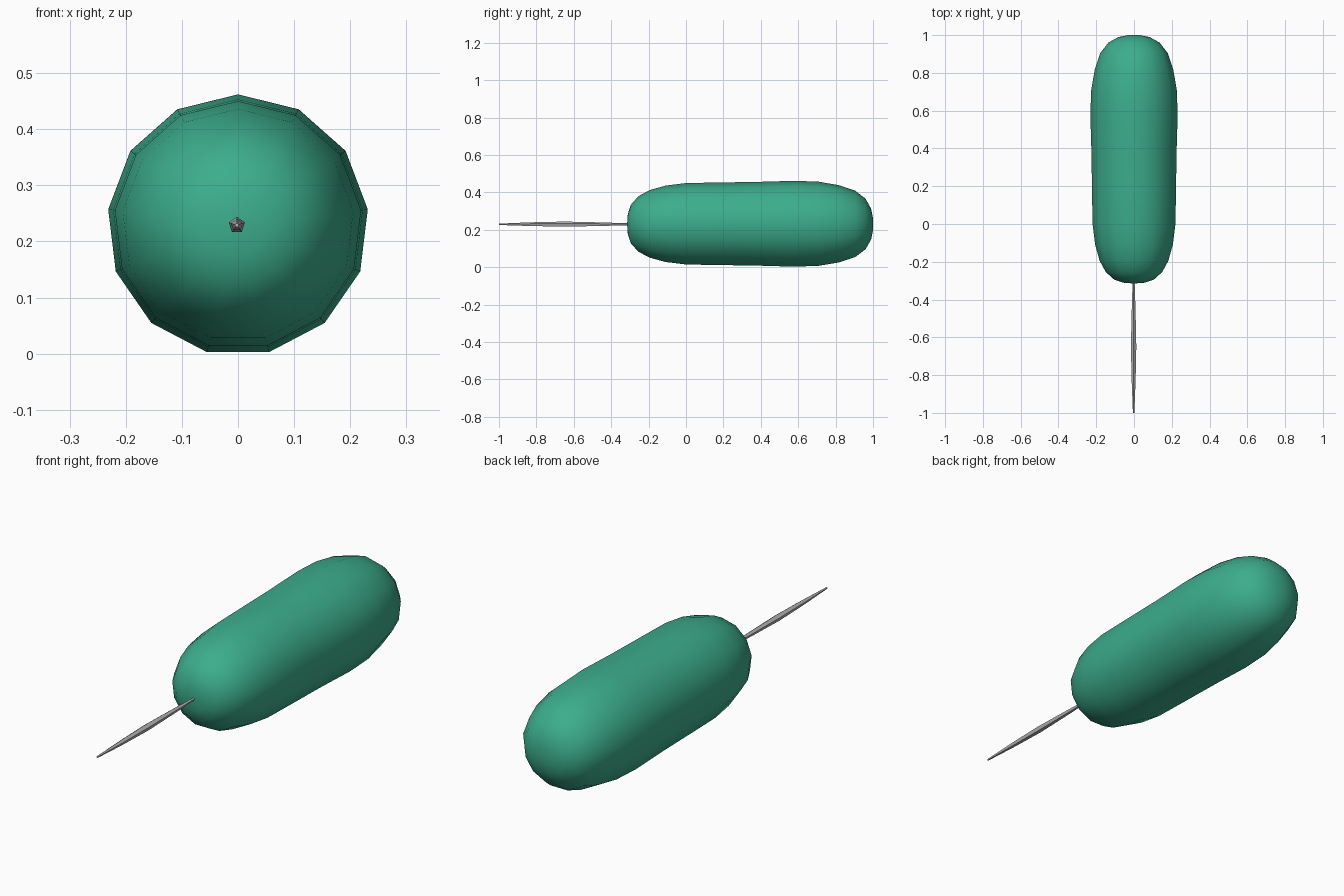
import bpy, bmesh, math

if "Cube" in bpy.data.objects:
    bpy.data.objects.remove(bpy.data.objects["Cube"])


def material(name, colour):
    m = bpy.data.materials.new(name)
    m.diffuse_color = (*colour, 1)
    m.use_nodes = True
    m.node_tree.nodes["Principled BSDF"].inputs["Base Color"].default_value = m.diffuse_color
    return m


def lathe_y(name, profile, sides, centre, mat, angle):
    """Spin (y, radius) rings about an axis along y, one corner pointing up."""
    cx, cz = centre
    bm = bmesh.new()
    rings = []
    for y, r in profile:
        if r == 0:
            rings.append([bm.verts.new((cx, y, cz))])
            continue
        ring = []
        for i in range(sides):
            a = 2 * math.pi * i / sides
            ring.append(bm.verts.new((cx + r * math.sin(a), y, cz + r * math.cos(a))))
        rings.append(ring)
    for a, b in zip(rings, rings[1:]):
        for i in range(sides):
            j = (i + 1) % sides
            corners = [a[i % len(a)], a[j % len(a)], b[j % len(b)], b[i % len(b)]]
            bm.faces.new(list(dict.fromkeys(corners)))
    bmesh.ops.recalc_face_normals(bm, faces=bm.faces)
    mesh = bpy.data.meshes.new(name)
    bm.to_mesh(mesh)
    bm.free()
    mesh.materials.append(mat)
    obj = bpy.data.objects.new(name, mesh)
    bpy.context.collection.objects.link(obj)
    bpy.ops.object.select_all(action='DESELECT')
    obj.select_set(True)
    bpy.context.view_layer.objects.active = obj
    bpy.ops.object.shade_smooth_by_angle(angle=math.radians(angle))
    return obj


green = material("green", (0.045, 0.42, 0.26))
steel = material("steel grey", (0.45, 0.45, 0.45))

# Rounded handle, slightly waisted toward the front
handle_profile = [
    (-0.315, 0), (-0.311, 0.055), (-0.295, 0.105), (-0.255, 0.15),
    (-0.195, 0.183), (-0.11, 0.207), (0.0, 0.221), (0.18, 0.224),
    (0.38, 0.227), (0.58, 0.233), (0.71, 0.228), (0.82, 0.209),
    (0.905, 0.180), (0.96, 0.137), (0.99, 0.083), (1.0, 0.03), (1.0, 0),
]
lathe_y("handle", handle_profile, 13, (0, 0.229), green, 60)

# Thin spindle-shaped needle, buried in the handle's front end
needle_profile = [
    (-1.0, 0), (-1.0, 0.004), (-0.83, 0.011), (-0.65, 0.015),
    (-0.47, 0.011), (-0.28, 0.005), (-0.28, 0),
]
lathe_y("needle", needle_profile, 5, (-0.002, 0.229), steel, 30)
